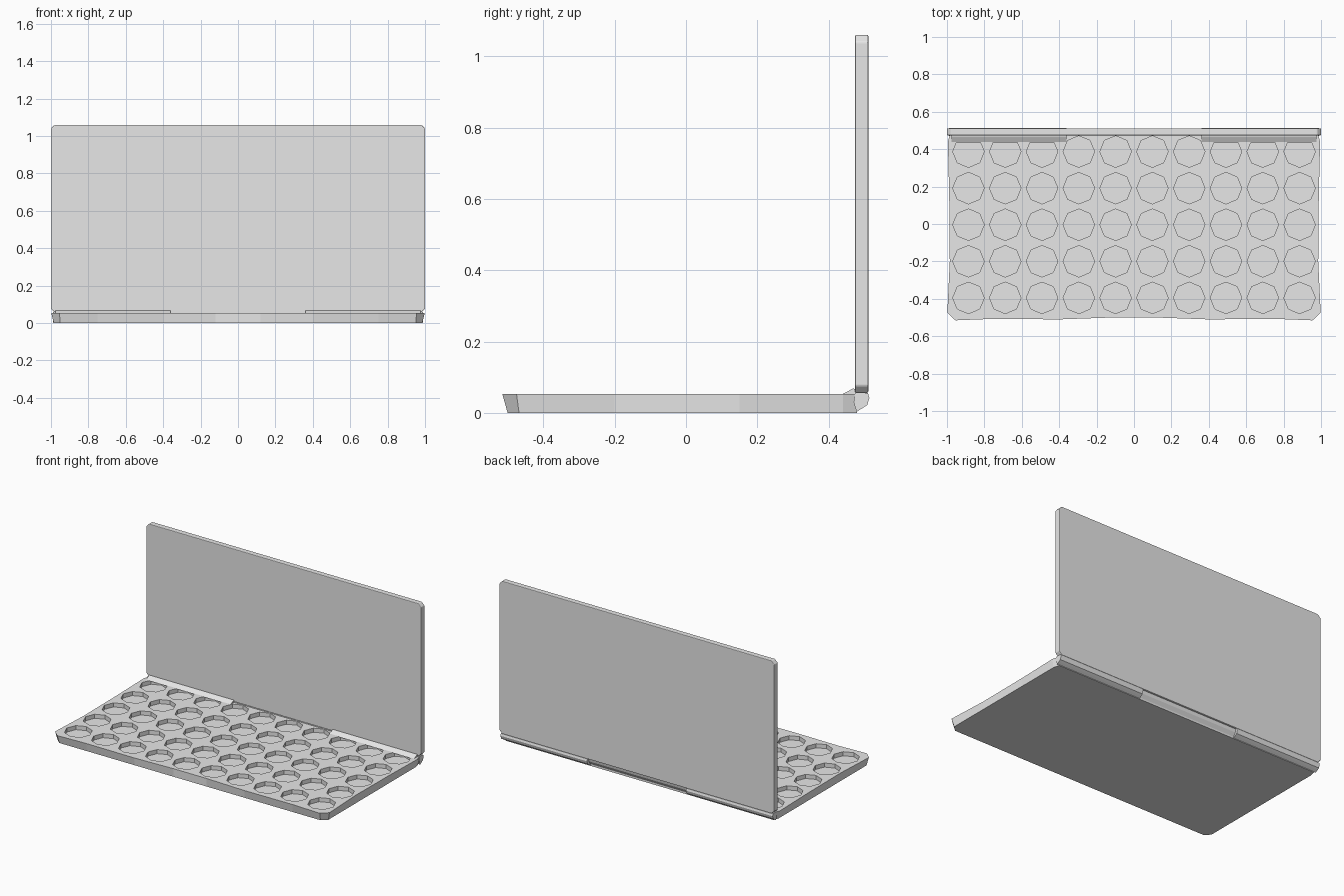
import bpy, bmesh, math

if "Cube" in bpy.data.objects:
    bpy.data.objects.remove(bpy.data.objects["Cube"])

grey = bpy.data.materials.new("light_grey")
grey.diffuse_color = (0.8, 0.8, 0.8, 1)
grey.use_nodes = True
grey.node_tree.nodes["Principled BSDF"].inputs["Base Color"].default_value = grey.diffuse_color


def loft(name, ring_a, ring_b):
    """Closed solid between two rings with matching point counts."""
    bm = bmesh.new()
    a = [bm.verts.new(p) for p in ring_a]
    b = [bm.verts.new(p) for p in ring_b]
    n = len(a)
    bm.faces.new(a)
    bm.faces.new(b)
    for i in range(n):
        j = (i + 1) % n
        bm.faces.new((a[i], a[j], b[j], b[i]))
    bmesh.ops.recalc_face_normals(bm, faces=bm.faces)
    me = bpy.data.meshes.new(name)
    bm.to_mesh(me)
    bm.free()
    me.materials.append(grey)
    ob = bpy.data.objects.new(name, me)
    bpy.context.collection.objects.link(ob)
    return ob


def apply_modifiers(ob):
    deps = bpy.context.evaluated_depsgraph_get()
    me = bpy.data.meshes.new_from_object(ob.evaluated_get(deps))
    ob.modifiers.clear()
    ob.data = me


def mirrored(half):
    """Mirror a right-hand outline across x = 0."""
    return half + [(-x, y) for x, y in reversed(half)]


# Base tray: slightly wavy top outline tapering to a smaller flat bottom
TOP = 0.053
top = mirrored([(0.12, -0.5), (0.4, -0.51), (0.75, -0.507), (0.955, -0.515),
                (0.998, -0.475), (0.985, -0.2), (0.988, 0.15), (0.995, 0.44),
                (0.985, 0.48)])
bottom = mirrored([(0.12, -0.5), (0.4, -0.5), (0.75, -0.5), (0.95, -0.5),
                   (0.985, -0.468), (0.985, -0.2), (0.985, 0.15),
                   (0.985, 0.44), (0.975, 0.48)])
base = loft("base_tray", [(x, y, 0) for x, y in bottom],
            [(x, y, TOP) for x, y in top])

# Grid of eight-sided wells cut into the tray
bm = bmesh.new()
for i in range(10):
    for j in range(5):
        cx, cy = -0.885 + i * 0.1967, -0.395 + j * 0.1955
        ring = [(cx + 0.084 * math.cos(k * math.pi / 4),
                 cy + 0.084 * math.sin(k * math.pi / 4)) for k in range(8)]
        face = bm.faces.new([bm.verts.new((x, y, TOP - 0.027)) for x, y in ring])
        ext = bmesh.ops.extrude_face_region(bm, geom=[face])
        bmesh.ops.translate(bm, vec=(0, 0, 0.06),
                            verts=[v for v in ext["geom"]
                                   if isinstance(v, bmesh.types.BMVert)])
bmesh.ops.recalc_face_normals(bm, faces=bm.faces)
me = bpy.data.meshes.new("well_cutter")
bm.to_mesh(me)
bm.free()
me.materials.append(grey)
cutter = bpy.data.objects.new("well_cutter", me)
bpy.context.collection.objects.link(cutter)
cutter.hide_render = True
mod = base.modifiers.new("wells", "BOOLEAN")
mod.operation = "DIFFERENCE"
mod.solver = "EXACT"
mod.object = cutter
apply_modifiers(base)
bpy.data.objects.remove(cutter)

# Upright lid: thin panel with clipped corners
c, z0, z1 = 0.02, 0.056, 1.06
outline = [(1 - c, z0), (1, z0 + c), (1, z1 - c), (1 - c, z1),
           (c - 1, z1), (-1, z1 - c), (-1, z0 + c), (c - 1, z0)]
lid = loft("lid", [(x, 0.474, z) for x, z in outline],
           [(x, 0.511, z) for x, z in outline])
bev = lid.modifiers.new("edge", "BEVEL")
bev.width = 0.004
bev.segments = 2
apply_modifiers(lid)

# Two hinge strips: a lip in front of the lid and a rounded barrel behind
lip = [(0.435, 0.051), (0.46, 0.064), (0.468, 0.068), (0.476, 0.067),
       (0.476, 0.051)]
barrel = [(0.474, 0.058), (0.51, 0.056), (0.514, 0.042), (0.508, 0.022),
          (0.496, 0.014), (0.478, 0.003), (0.47, 0.03)]
for side, s in (("left", -1), ("right", 1)):
    for part, prof, xe in (("lip", lip, 0.975), ("barrel", barrel, 0.99)):
        loft(f"hinge_{part}_{side}", [(s * 0.36, y, z) for y, z in prof],
             [(s * xe, y, z) for y, z in prof])

# Narrow strip joining the hinges under the middle of the lid
mid = [(0.472, 0.058), (0.5, 0.058), (0.495, 0.035), (0.48, 0.012), (0.472, 0.02)]
loft("hinge_middle", [(-0.36, y, z) for y, z in mid],
     [(0.36, y, z) for y, z in mid])
